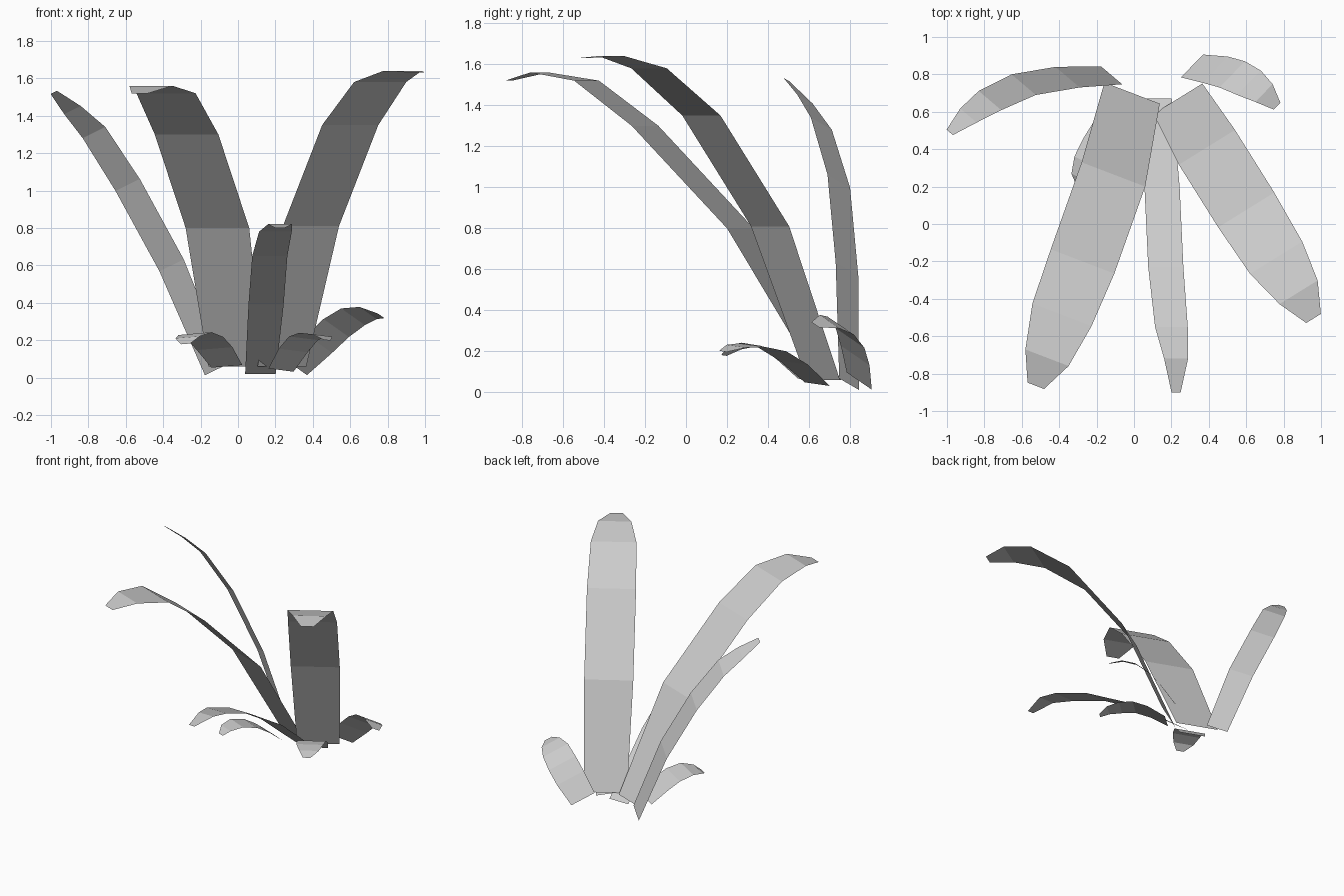
import bpy
import bmesh
from mathutils import Vector

default_cube = bpy.data.objects.get("Cube")
if default_cube:
    bpy.data.objects.remove(default_cube, do_unlink=True)

# One plain grey covers every leaf
grey = bpy.data.materials.new("leaf_grey")
grey.use_nodes = True
grey.diffuse_color = (.6, .6, .6, 1)
shader = next(node for node in grey.node_tree.nodes if node.type == 'BSDF_PRINCIPLED')
shader.inputs["Base Color"].default_value = grey.diffuse_color
shader.inputs["Roughness"].default_value = .8

# Blade width from root to tip, relative to its broadest part
TAPER = (.87, 1, 1, .93, .68, .26)


def leaf(name, half_width, path):
    """Sweep a flat, tapering blade along an arching centre line."""
    bm = bmesh.new()
    previous = None
    for point, taper in zip(path, TAPER):
        offset = Vector(half_width) * taper
        pair = [bm.verts.new(Vector(point) - offset),
                bm.verts.new(Vector(point) + offset)]
        if previous:
            bm.faces.new((previous[0], previous[1], pair[1], pair[0]))
        previous = pair
    # Keep the upper side of each blade as its outside
    bm.normal_update()
    if sum(face.normal.z for face in bm.faces) < 0:
        bmesh.ops.reverse_faces(bm, faces=bm.faces[:])
    mesh = bpy.data.meshes.new(name)
    bm.to_mesh(mesh)
    bm.free()
    mesh.materials.append(grey)
    blade = bpy.data.objects.new(name, mesh)
    bpy.context.collection.objects.link(blade)
    return blade


# Two broad, tall leaves arching forward
leaf("broad_leaf_right", (.17, -.065, 0), [
    (-.01, .7, .06), (-.11, .265, .8), (-.275, -.2, 1.3),
    (-.385, -.485, 1.52), (-.465, -.715, 1.56), (-.525, -.865, 1.52)])
leaf("broad_leaf_left", (.15, .093, 0), [
    (.235, .67, .06), (.39, .41, .81), (.6, .075, 1.35),
    (.76, -.18, 1.58), (.88, -.365, 1.64), (.96, -.505, 1.63)])

# Narrow leaf reaching straight forward
leaf("front_leaf", (.094, 0, 0), [
    (.12, .67, .02), (.15, .2, .39), (.17, -.23, .65),
    (.2, -.55, .78), (.225, -.72, .82), (.225, -.9, .8)])

# Tall narrow leaf leaning to the side
leaf("tall_side_leaf", (.065, -.055, .032), [
    (-.12, .795, .04), (-.355, .785, .6), (-.59, .745, 1.03),
    (-.77, .66, 1.31), (-.885, .58, 1.43), (-.985, .49, 1.525)])

# Three short leaves curling around the root
leaf("short_back_leaf", (-.068, -.07, .048), [
    (.31, .845, .055), (.435, .825, .18), (.525, .8, .265),
    (.615, .755, .325), (.695, .7, .345), (.765, .63, .33)])
leaf("short_leaf_left", (.077, .07, -.01), [
    (.23, .64, .04), (.295, .525, .145), (.35, .42, .21),
    (.4, .325, .23), (.45, .245, .225), (.475, .18, .2)])
leaf("short_leaf_right", (.095, -.05, .008), [
    (-.06, .59, .06), (-.125, .49, .155), (-.175, .41, .21),
    (-.23, .315, .235), (-.27, .235, .215), (-.28, .185, .18)])
